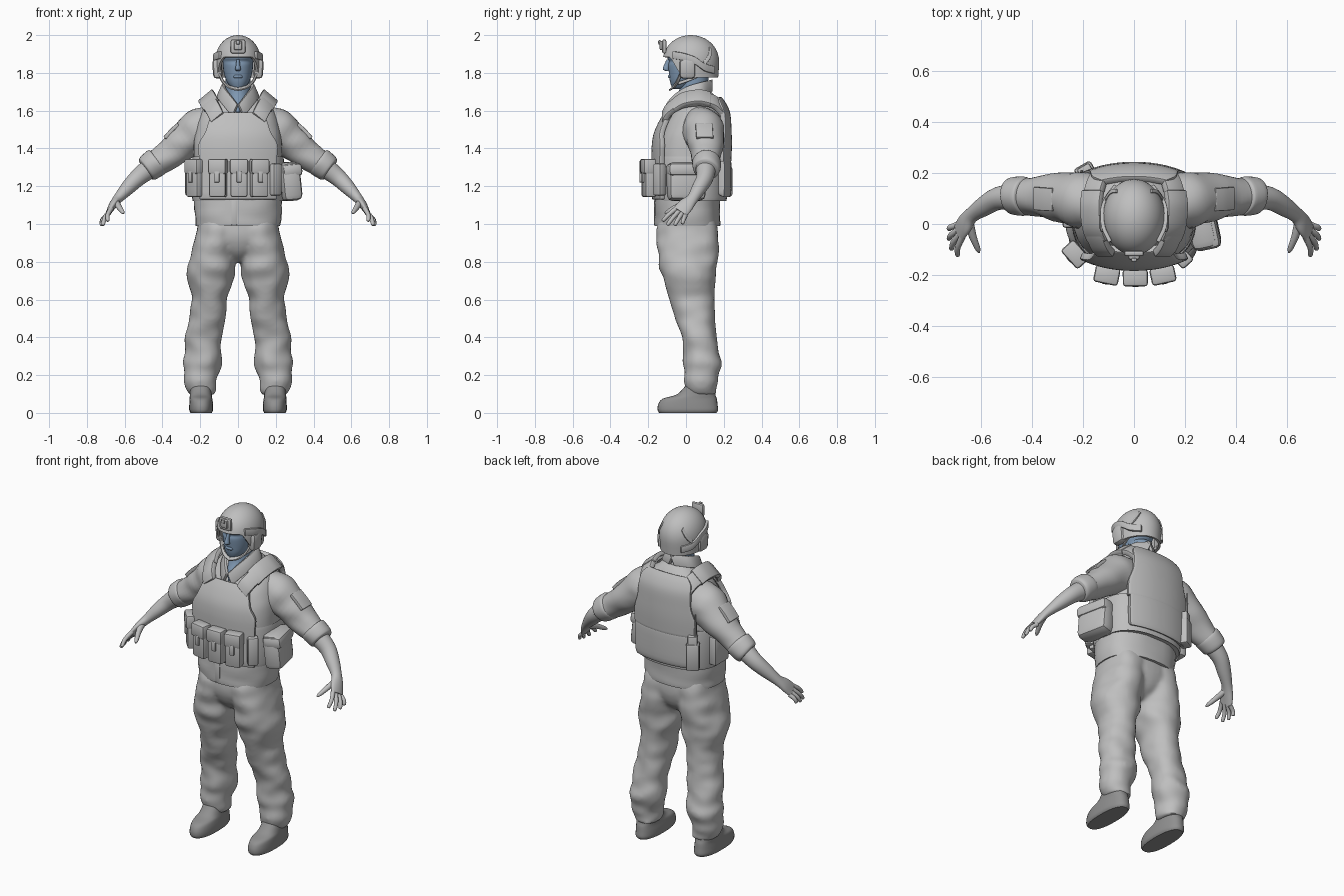
import bpy, bmesh, math
from mathutils import Vector, Matrix, noise

cube = bpy.data.objects.get("Cube")
if cube:
    bpy.data.objects.remove(cube, do_unlink=True)
PARTS = []


def material(name, rgb):
    m = bpy.data.materials.new(name)
    m.use_nodes = True
    m.diffuse_color = (*rgb, 1)
    node = m.node_tree.nodes["Principled BSDF"]
    node.inputs["Base Color"].default_value = (*rgb, 1)
    node.inputs["Roughness"].default_value = 0.8
    return m


GREY = material("uniform grey", (0.52, 0.52, 0.52))
DARK = material("boot grey", (0.28, 0.28, 0.28))
BLUE = material("skin blue", (0.21, 0.31, 0.44))


def finish(name, bm, mat, mirror=False, solid=0, bevel=0):
    bmesh.ops.recalc_face_normals(bm, faces=bm.faces[:])
    me = bpy.data.meshes.new(name)
    bm.to_mesh(me)
    bm.free()
    me.materials.append(mat)
    ob = bpy.data.objects.new(name, me)
    bpy.context.collection.objects.link(ob)
    if solid:
        mod = ob.modifiers.new("thickness", "SOLIDIFY")
        mod.thickness, mod.offset = solid, 0
    if bevel:
        mod = ob.modifiers.new("soft edges", "BEVEL")
        mod.width, mod.segments = bevel, 2
    if mirror:
        mod = ob.modifiers.new("other side", "MIRROR")
        mod.use_mirror_merge = False
    PARTS.append(ob)
    return ob


def skin_rings(bm, rings, closed=True, caps=True):
    n = len(rings[0])
    for r, s in zip(rings, rings[1:]):
        for i in range(n if closed else n - 1):
            j = (i + 1) % n
            bm.faces.new((r[i], r[j], s[j], s[i]))
    if caps:
        bm.faces.new(rings[0])
        bm.faces.new(rings[-1])


def spline(pts, steps):
    """Smooth curve through tuples of any length."""
    out = []
    for i in range(len(pts) - 1):
        a, b, c, d = (pts[max(0, min(len(pts) - 1, i + k))] for k in (-1, 0, 1, 2))
        for s in range(steps):
            t = s / steps
            out.append([q + t / 2 * ((r - p) + t * (2 * p - 5 * q + 4 * r - e + t * (3 * (q - r) + e - p)))
                        for p, q, r, e in zip(a, b, c, d)])
    return out + [list(pts[-1])]


def loft(name, pts, mat, level=False, power=2, steps=4, n=32, wrinkle=0, mirror=False):
    """Rounded sections (x, y, z, half width, half depth) along a path."""
    path = spline(pts, steps)
    bm, rings = bmesh.new(), []
    for k, (x, y, z, a, b) in enumerate(path):
        nxt, prv = path[min(k + 1, len(path) - 1)], path[max(k - 1, 0)]
        t = Vector((0, 0, 1)) if level else (Vector(nxt[:3]) - Vector(prv[:3])).normalized()
        u = Vector((0, 1, 0)).cross(t).normalized()
        v = t.cross(u)
        ring = []
        for i in range(n):
            c, s = math.cos(math.tau * i / n), math.sin(math.tau * i / n)
            d = u * a * math.copysign(abs(c) ** (2 / power), c) + v * b * math.copysign(abs(s) ** (2 / power), s)
            p = Vector((x, y, z)) + d
            if wrinkle:
                p += d.normalized() * wrinkle * noise.noise(Vector((p.x * 9, p.y * 9, p.z * 15)))
            ring.append(bm.verts.new(p))
        rings.append(ring)
    skin_rings(bm, rings)
    return finish(name, bm, mat, mirror)


def strap(name, pts, side, width, thick, mat=GREY, mirror=True, steps=5):
    """Flat band with a rectangular section along a path."""
    path = [Vector(p) for p in spline(pts, steps)]
    side = Vector(side).normalized() * width / 2
    bm, rings = bmesh.new(), []
    for k, p in enumerate(path):
        t = path[min(k + 1, len(path) - 1)] - path[max(k - 1, 0)]
        nrm = t.cross(side).normalized() * thick / 2
        rings.append([bm.verts.new(p + side * a + nrm * b) for a, b in ((1, 1), (-1, 1), (-1, -1), (1, -1))])
    skin_rings(bm, rings)
    return finish(name, bm, mat, mirror, bevel=thick * 0.2)


def box(name, centre, size, turn=0, mat=GREY, bevel=0.012, tilt=0, mirror=False):
    bm = bmesh.new()
    m = (Matrix.Translation(centre) @ Matrix.Rotation(math.radians(turn), 4, "Z")
         @ Matrix.Rotation(math.radians(tilt), 4, "Y") @ Matrix.Diagonal((*size, 1)))
    bmesh.ops.create_cube(bm, size=1, matrix=m)
    return finish(name, bm, mat, mirror, bevel=bevel)


def panel(name, rows, direction, thick=0.03):
    """Curved vest panel from rows (z, half width, y)."""
    bm, rings = bmesh.new(), []
    for z, w, y in spline(rows, 4):
        xs = [w * (i / 12 - 1) for i in range(25)]
        rings.append([bm.verts.new((x, y - direction * 0.06 * (abs(x) / 0.24) ** 2.2, z)) for x in xs])
    skin_rings(bm, rings, closed=False, caps=False)
    return finish(name, bm, GREY, solid=thick, bevel=0.006)


def select(objects):
    bpy.ops.object.select_all(action="DESELECT")
    for ob in objects:
        ob.select_set(True)
    bpy.context.view_layer.objects.active = objects[0]


# Trousers: legs and seat fused into one cloth surface
legs = loft("trousers", [(.195, .09, .095, .066, .076), (.197, .08, .13, .077, .083), (.195, .08, .18, .085, .088),
            (.19, .088, .26, .102, .1), (.183, .08, .33, .095, .094), (.173, .065, .42, .097, .095),
            (.155, .045, .52, .098, .107), (.147, .03, .62, .098, .12), (.144, .018, .7, .121, .138),
            (.137, .012, .78, .125, .152), (.122, .01, .88, .117, .158), (.108, .008, .96, .112, .16),
            (.1, .008, 1.04, .11, .15)], GREY, level=True, power=2.2, wrinkle=.014, mirror=True)
seat = loft("trouser_seat", [(0, .012, .8, .03, .07), (0, .012, .84, .09, .12), (0, .01, .89, .16, .148),
            (0, .008, .95, .205, .16), (0, .008, 1.04, .208, .152)], GREY, level=True, power=2.3)
select([legs, seat])
bpy.ops.object.convert(target="MESH")
bpy.ops.object.join()
PARTS.remove(seat)
fuse = legs.modifiers.new("fuse", "REMESH")
fuse.mode, fuse.voxel_size = "VOXEL", 0.011
relax = legs.modifiers.new("relax", "SMOOTH")
relax.factor, relax.iterations = 0.5, 8

# Boots
loft("boots", [(.195, .01, 0, .056, .152), (.195, .01, .015, .063, .16), (.195, .01, .045, .063, .157),
     (.196, .02, .075, .06, .143), (.197, .055, .1, .058, .1), (.198, .078, .16, .056, .068)],
     DARK, level=True, power=2.4, mirror=True)

# Shirt with open collar, sleeves and rolled cuffs
loft("shirt", [(0, .008, .99, .223, .17), (0, .008, 1.02, .227, .173), (0, .008, 1.1, .233, .174),
     (0, .015, 1.25, .235, .172), (0, .02, 1.4, .235, .175), (0, .035, 1.5, .225, .165),
     (0, .05, 1.57, .205, .145), (0, .065, 1.63, .165, .12), (0, .068, 1.67, .115, .092),
     (0, .06, 1.70, .08, .075)], GREY, level=True, power=2.4, wrinkle=.006)
box("shirt_placket", (-.02, -.164, 1.06), (.03, .012, .13), bevel=.003)
strap("collar", [(.015, -.1, 1.6), (.05, -.065, 1.645), (.084, 0, 1.69), (.082, .08, 1.717), (0, .135, 1.732)],
      (.4, 0, -.9), .07, .018)
loft("sleeves", [(.13, .09, 1.53, .1, .1), (.2, .092, 1.495, .118, .112), (.265, .1, 1.45, .1, .1),
     (.34, .108, 1.388, .084, .084), (.41, .11, 1.335, .073, .074), (.465, .11, 1.302, .066, .066)],
     GREY, wrinkle=.01, mirror=True)
loft("rolled_cuffs", [(.42, .11, 1.336, .066, .066), (.43, .11, 1.328, .077, .076),
     (.475, .109, 1.293, .071, .072), (.487, .108, 1.284, .06, .06)], GREY, wrinkle=.006, mirror=True)
strap("arm_patches", [(.315, .095, 1.528), (.35, .097, 1.497), (.388, .1, 1.455)], (0, 1, 0), .09, .02)

# Forearms, palms and fingers
loft("forearms", [(.46, .105, 1.3, .055, .055), (.53, .1, 1.245, .046, .045), (.585, .07, 1.19, .038, .039),
     (.635, .035, 1.135, .026, .031), (.662, 0, 1.1, .021, .042), (.684, -.032, 1.063, .014, .043)],
     GREY, mirror=True)
tips = [(.69, -.125, 1.015), (.715, -.1, .993), (.725, -.06, .992), (.725, -.02, 1.0)]
for i, tip in enumerate(tips):
    base = Vector((.671, -.05, 1.083)).lerp(Vector((.688, -.003, 1.047)), i / 3)
    mid = base.lerp(Vector(tip), .55) + Vector((.008, 0, .004))
    loft(f"finger_{i + 1}", [(*base, .013, .013), (*mid, .0115, .0115), (*mid.lerp(Vector(tip), .85), .0095, .0095),
         (*tip, .003, .003)], GREY, n=12, mirror=True)
loft("thumbs", [(.645, .005, 1.115, .018, .02), (.63, -.05, 1.09, .015, .015), (.612, -.095, 1.065, .011, .011),
     (.606, -.112, 1.056, .004, .004)], GREY, n=12, mirror=True)

# Armoured vest
panel("front_vest_panel", [(1.13, .2, -.165), (1.34, .203, -.168), (1.42, .205, -.166), (1.48, .172, -.155),
      (1.54, .152, -.128), (1.585, .135, -.1)], -1)
panel("back_vest_panel", [(1.33, .2, .225), (1.42, .2, .228), (1.5, .175, .226), (1.58, .168, .22),
      (1.63, .16, .2), (1.665, .125, .175)], 1)
panel("lower_back_pad", [(1.15, .18, .215), (1.18, .19, .222), (1.32, .19, .222), (1.35, .18, .215)], 1, .036)
loft("waist_wrap", [(0, .025, 1.13, .236, .185), (0, .025, 1.14, .243, .192), (0, .025, 1.34, .243, .192),
     (0, .025, 1.35, .236, .185)], GREY, level=True, power=2.5, steps=2, n=48)
strap("shoulder_straps", [(.108, -.115, 1.56), (.13, -.09, 1.605), (.155, -.02, 1.648), (.163, .08, 1.66),
      (.15, .15, 1.645), (.13, .195, 1.6)], (.75, 0, -.62), .084, .032)
strap("shoulder_pads", [(.142, -.062, 1.628), (.16, -.01, 1.66), (.167, .07, 1.673), (.16, .13, 1.66)],
      (.75, 0, -.62), .098, .026)


# Pouches: body, lid and fastening tab
def pouch(name, x, y, turn, w):
    out = Matrix.Rotation(math.radians(turn), 3, "Z") @ Vector((0, -1, 0))
    at = Vector((x, y, 0))
    box(name + "_body", at + Vector((0, 0, 1.235)), (w, .062, .185), turn)
    box(name + "_lid", at + out * .006 + Vector((0, 0, 1.305)), (w + .008, .068, .08), turn)
    box(name + "_tab", at + out * .035 + Vector((0, 0, 1.25)), (.026, .014, .06), turn, bevel=.004)


for i, x in enumerate((-.105, .005, .112)):
    pouch(f"magazine_pouch_{i + 1}", x, -.205 + abs(x) * .1, x * 110, .09)
pouch("right_hip_pouch", -.225, -.115, -48, .092)
box("small_left_pouch", (.197, -.14, 1.235), (.06, .05, .17), 42)
box("large_left_pouch", (.268, 0, 1.225), (.105, .2, .205), 12, bevel=.03, tilt=-6)
box("large_pouch_lid", (.271, 0, 1.285), (.107, .204, .07), 12, bevel=.022, tilt=-6)
box("right_side_pouch", (-.255, .05, 1.235), (.05, .13, .17), 0)
box("radio_holder", (-.19, .205, 1.225), (.075, .06, .16), 30)
box("radio", (-.19, .207, 1.29), (.055, .045, .12), 30, bevel=.008)
loft("radio_antenna", [(-.205, .205, 1.34, .007, .007), (-.208, .207, 1.48, .004, .004)], GREY, n=8)

# Neck, head and face
loft("neck", [(0, .01, 1.585, .012, .105), (0, .015, 1.63, .048, .095), (0, .035, 1.69, .064, .075),
     (0, .045, 1.78, .065, .075)], BLUE, level=True)
loft("head", [(0, -.042, 1.715, .02, .025), (0, -.03, 1.725, .038, .045), (0, -.012, 1.755, .06, .073),
     (0, .008, 1.795, .074, .098), (0, .018, 1.84, .08, .112), (0, .02, 1.862, .081, .109),
     (0, .02, 1.885, .084, .12), (0, .02, 1.94, .08, .11)], BLUE, level=True, power=2.2)
loft("nose", [(0, -.09, 1.872, .009, .012), (0, -.1, 1.845, .01, .015), (0, -.106, 1.82, .015, .017),
     (0, -.095, 1.81, .01, .012)], BLUE, level=True, n=16)
loft("mouth", [(0, -.082, 1.772, .02, .008), (0, -.084, 1.78, .024, .012), (0, -.082, 1.79, .02, .009)],
     BLUE, level=True, n=16)


# Helmet shell with a rim that drops behind the brow
def on_helmet(deg, z, off=0):
    a = math.radians(deg)
    r = math.sqrt(max(0, 1 - (max(0, z - 1.85) / .15) ** 2.2))
    r *= 1 - .5 * max(0, 1.85 - z)
    return Vector(((.122 * r + off) * math.sin(a), .026 - (.15 * r + off) * math.cos(a), z))


bm, rings, count = bmesh.new(), [], 48
for k in range(15):
    ring = []
    for i in range(count):
        deg = 360 * i / count
        f = min(1, max(0, (abs((deg + 180) % 360 - 180) - 38) / 40))
        rim = 1.885 - .11 * f * f * (3 - 2 * f)
        z = rim + (2.0 - rim) * math.sin(math.pi / 2 * k / 15)
        ring.append(bm.verts.new(on_helmet(deg, z)))
    rings.append(ring)
skin_rings(bm, rings, caps=False)
top = bm.verts.new((0, .026, 2.0))
for i in range(count):
    bm.faces.new((rings[-1][i], rings[-1][(i + 1) % count], top))
shell = finish("helmet_shell", bm, GREY, solid=.014)
shell.modifiers[0].offset = -1

# Helmet rails, front mount, ear guards and chin strap
strap("helmet_rails", [on_helmet(d, z, .004) for d, z in ((50, 1.895), (75, 1.885), (98, 1.865), (118, 1.83), (145, 1.815))],
      (0, 0, 1), .04, .016)
strap("helmet_rear_bands", [on_helmet(d, z, .001) for d, z in ((118, 1.85), (132, 1.89), (142, 1.93))],
      (0, .6, -.6), .02, .01)
box("mount_plate", (0, -.115, 1.94), (.078, .022, .075), bevel=.01)
box("mount_block", (0, -.128, 1.945), (.044, .025, .05), bevel=.01)
box("mount_latch", (0, -.14, 1.962), (.02, .014, .022), bevel=.004)
box("ear_guards", (.109, .008, 1.822), (.05, .085, .105), bevel=.02, tilt=4, mirror=True)
strap("chin_straps", [(.1, -.025, 1.8), (.078, -.045, 1.755), (.045, -.065, 1.725), (0, -.08, 1.714)],
      (.1, .75, .5), .024, .01)
strap("rear_chin_straps", [(.098, .08, 1.79), (.088, .02, 1.765), (.07, -.04, 1.745)], (0, .3, 1), .018, .008)

# Bake modifiers and shade smooth, keeping hard edges
select(PARTS)
bpy.ops.object.convert(target="MESH")
bpy.ops.object.shade_smooth_by_angle(angle=math.radians(42))
